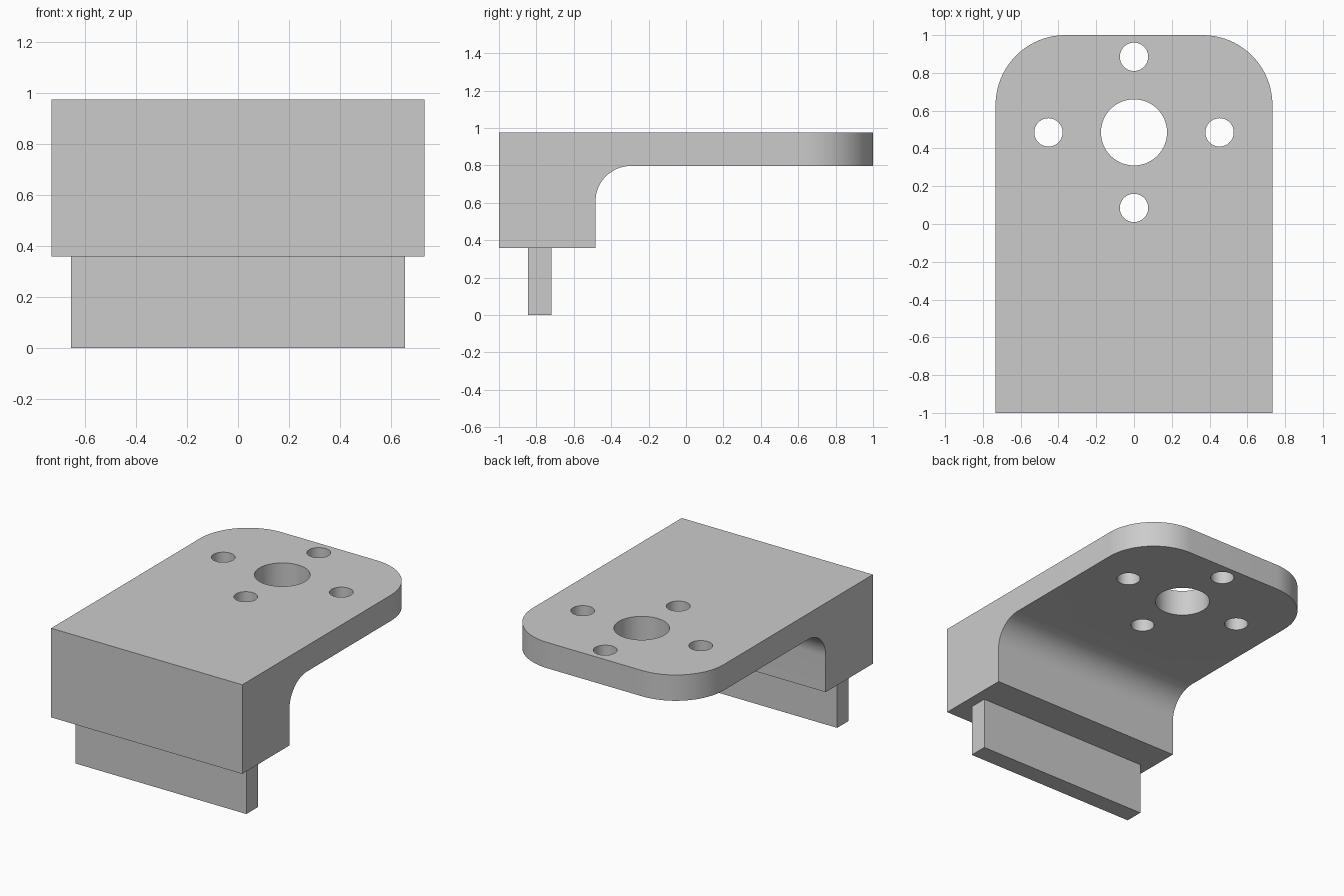
import bpy, bmesh, math

cube = bpy.data.objects.get("Cube")
if cube:
    bpy.data.objects.remove(cube, do_unlink=True)

HALF_W = 0.733
TOP, PLATE_Z, BLOCK_Z = 0.976, 0.797, 0.358
BLOCK_Y = -0.484

grey = bpy.data.materials.new("light grey")
grey.use_nodes = True
grey.diffuse_color = (0.6, 0.6, 0.6, 1)
grey.node_tree.nodes["Principled BSDF"].inputs["Base Color"].default_value = (0.6, 0.6, 0.6, 1)


def make_object(name, bm):
    bmesh.ops.recalc_face_normals(bm, faces=bm.faces)
    mesh = bpy.data.meshes.new(name)
    bm.to_mesh(mesh)
    bm.free()
    mesh.materials.append(grey)
    obj = bpy.data.objects.new(name, mesh)
    bpy.context.collection.objects.link(obj)
    return obj


def extrude_profile(name, profile, half_width, rounds=()):
    """Extrude a (y, z) outline along x, then round the edges picked by each rule."""
    bm = bmesh.new()
    face = bm.faces.new([bm.verts.new((-half_width, y, z)) for y, z in profile])
    out = bmesh.ops.extrude_face_region(bm, geom=[face])
    moved = [v for v in out["geom"] if isinstance(v, bmesh.types.BMVert)]
    bmesh.ops.translate(bm, verts=moved, vec=(2 * half_width, 0, 0))
    for rule, radius in rounds:
        edges = [e for e in bm.edges if all(rule(v.co) for v in e.verts)]
        bmesh.ops.bevel(bm, geom=edges, offset=radius, segments=20,
                        profile=0.5, affect='EDGES')
    return make_object(name, bm)


# Bracket: flat plate with a deep front block and a filleted inner corner
outline = [(-1, BLOCK_Z), (BLOCK_Y, BLOCK_Z), (BLOCK_Y, PLATE_Z),
           (1, PLATE_Z), (1, TOP), (-1, TOP)]


def inner_corner(co):
    return abs(co.y - BLOCK_Y) < 0.001 and abs(co.z - PLATE_Z) < 0.001


bracket = extrude_profile("bracket_body", outline, HALF_W, [(inner_corner, 0.19)])

# Round the two upright corners at the back of the plate
bm = bmesh.new()
bm.from_mesh(bracket.data)
uprights = [e for e in bm.edges
            if all(v.co.y > 0.99 for v in e.verts)
            and abs(e.verts[0].co.x - e.verts[1].co.x) < 0.001]
bmesh.ops.bevel(bm, geom=uprights, offset=0.37, segments=20,
                profile=0.5, affect='EDGES')
bm.to_mesh(bracket.data)
bm.free()

# Centre bore with four screw holes around it
CY = 0.485
holes = [(0, CY, 0.175), (0, CY + 0.4, 0.075), (0, CY - 0.4, 0.075),
         (0.453, CY, 0.075), (-0.453, CY, 0.075)]
for x, y, radius in holes:
    bpy.ops.mesh.primitive_cylinder_add(vertices=64, radius=radius, depth=0.6,
                                        location=(x, y, PLATE_Z))
    cutter = bpy.context.object
    cutter.hide_render = True
    bpy.context.view_layer.objects.active = bracket
    mod = bracket.modifiers.new("hole", 'BOOLEAN')
    mod.operation = 'DIFFERENCE'
    mod.solver = 'EXACT'
    mod.object = cutter
    bpy.ops.object.modifier_apply(modifier=mod.name)
    bpy.data.objects.remove(cutter, do_unlink=True)

bpy.ops.object.select_all(action='DESELECT')
bracket.select_set(True)
bpy.context.view_layer.objects.active = bracket
bpy.ops.object.shade_smooth_by_angle(angle=math.radians(30))

# Narrow tongue hanging under the block
extrude_profile("locating_tongue",
                [(-0.845, 0), (-0.719, 0), (-0.719, BLOCK_Z), (-0.845, BLOCK_Z)], 0.656)
